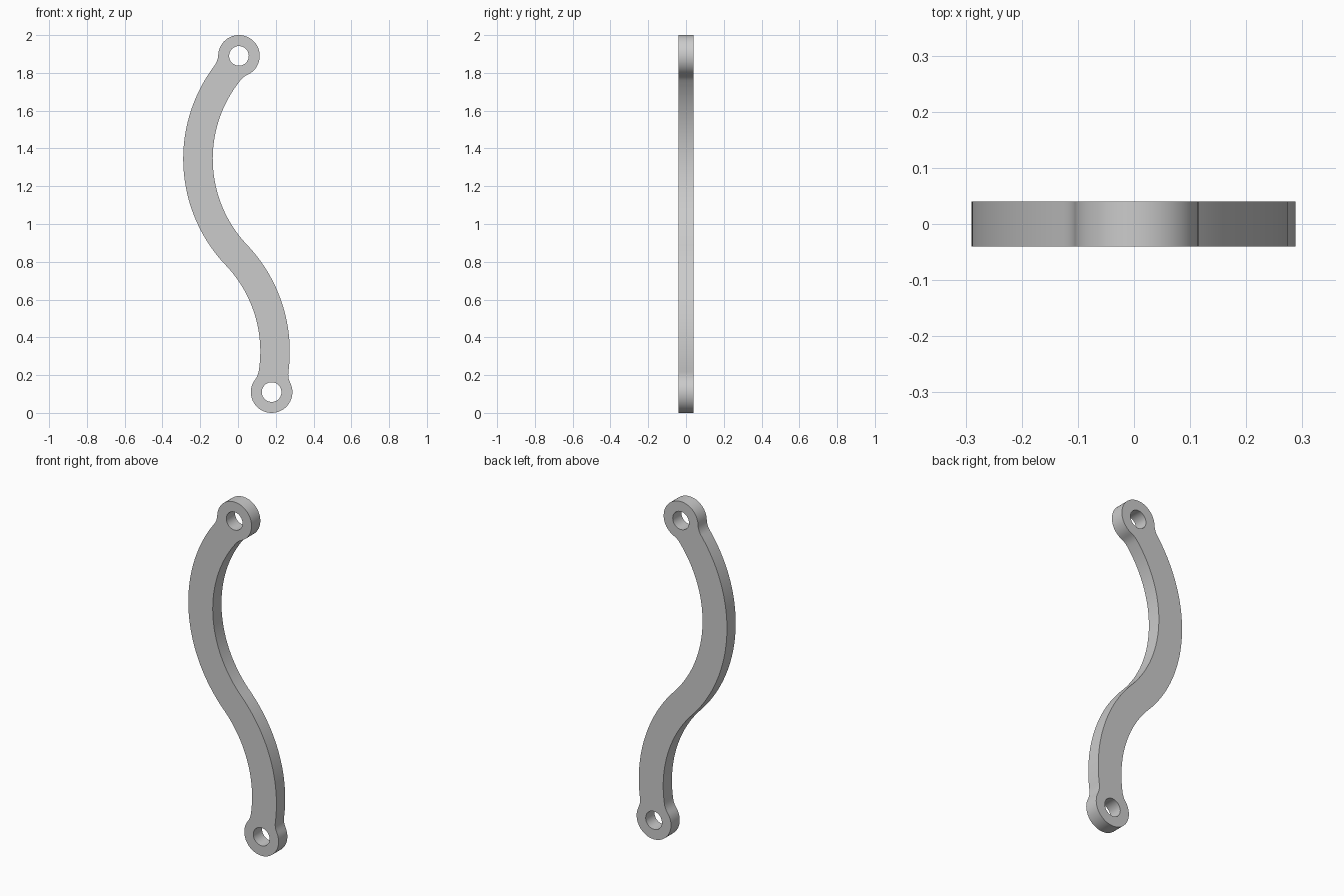
import bpy
import bmesh
from math import atan2, ceil, cos, pi, sin, tau
from mathutils import Matrix, Vector

if "Cube" in bpy.data.objects:
    bpy.data.objects.remove(bpy.data.objects["Cube"])

BEND, HALF_WIDTH, HALF_DEPTH = 0.74, 0.078, 0.04
EYE, HOLE, FILLET = 0.11, 0.052, 0.1
OUTER, INNER = BEND + HALF_WIDTH, BEND - HALF_WIDTH

# Eye centres and the centres of the two opposed bends
low_eye, top_eye = Vector((0.178, 0.11)), Vector((0.005, 1.89))
low_bend, top_bend = Vector((-0.544, 0.325)), Vector((0.528, 1.345))
axis = (top_bend - low_bend).normalized()


def angle(v):
    return atan2(v.y, v.x)


def arc(center, start, end, full_ccw=False):
    """Points from start up to (not including) end, around center."""
    a, radius = angle(start - center), (start - center).length
    sweep = (angle(end - center) - a) % tau
    if sweep > pi and not full_ccw:
        sweep -= tau
    n = max(4, ceil(abs(sweep) / (0.12 if radius < 0.3 else 0.025)))
    return [center + radius * Vector((cos(a + sweep * i / n), sin(a + sweep * i / n)))
            for i in range(n)]


def fillet(bend, radius, eye, outside):
    """Fillet centre, its touch point on the eye, and on the arm edge."""
    r1, r2 = radius + (FILLET if outside else -FILLET), EYE + FILLET
    d = (eye - bend).length
    along = (eye - bend) / d
    a = (r1 * r1 - r2 * r2 + d * d) / (2 * d)
    h = (r1 * r1 - a * a) ** 0.5
    side = Vector((-along.y, along.x)) * h
    # of the two solutions, take the one nearer the middle of the link
    options = [bend + along * a + side, bend + along * a - side]
    c = min(options, key=lambda p: abs(p.y - 1))
    return c, eye + (c - eye).normalized() * EYE, bend + (c - bend).normalized() * radius


low_r, low_re, low_ra = fillet(low_bend, OUTER, low_eye, True)
low_l, low_le, low_la = fillet(low_bend, INNER, low_eye, False)
top_l, top_le, top_la = fillet(top_bend, OUTER, top_eye, True)
top_r, top_re, top_ra = fillet(top_bend, INNER, top_eye, False)
turn_right = low_bend + axis * OUTER
turn_left = low_bend + axis * INNER

# Closed outline, counter-clockwise from the lower eye
outline = (
    arc(low_eye, low_le, low_re, True)
    + arc(low_r, low_re, low_ra)
    + arc(low_bend, low_ra, turn_right)
    + arc(top_bend, turn_right, top_ra)
    + arc(top_r, top_ra, top_re)
    + arc(top_eye, top_re, top_le, True)
    + arc(top_l, top_le, top_la)
    + arc(top_bend, top_la, turn_left)
    + arc(low_bend, turn_left, low_la)
    + arc(low_l, low_la, low_le)
)


def hole(center):
    return [center + HOLE * Vector((cos(tau * i / 48), sin(tau * i / 48))) for i in range(48)]


# Filled, extruded profile with both pin holes
curve = bpy.data.curves.new("curved_link", "CURVE")
curve.dimensions = "2D"
curve.fill_mode = "BOTH"
curve.extrude = HALF_DEPTH
for loop in (outline, hole(low_eye), hole(top_eye)):
    spline = curve.splines.new("POLY")
    spline.points.add(len(loop) - 1)
    for point, p in zip(spline.points, loop):
        point.co = (p.x, p.y, 0, 1)
    spline.use_cyclic_u = True
link = bpy.data.objects.new("curved_link", curve)
bpy.context.collection.objects.link(link)
bpy.ops.object.select_all(action="DESELECT")
link.select_set(True)
bpy.context.view_layer.objects.active = link
bpy.ops.object.convert(target="MESH")
link = bpy.context.object

# Stand it upright and weld the caps to the walls
bm = bmesh.new()
bm.from_mesh(link.data)
bm.transform(Matrix.Rotation(pi / 2, 4, "X"))
bmesh.ops.remove_doubles(bm, verts=bm.verts, dist=0.0001)
bmesh.ops.recalc_face_normals(bm, faces=bm.faces)
bm.to_mesh(link.data)
bm.free()
bpy.ops.object.shade_smooth_by_angle(angle=pi / 6)

# Plain grey finish
grey = bpy.data.materials.new("plain_grey")
grey.use_nodes = True
color = (0.6, 0.6, 0.6, 1)
grey.diffuse_color = color
grey.node_tree.nodes["Principled BSDF"].inputs["Base Color"].default_value = color
link.data.materials.clear()
link.data.materials.append(grey)
